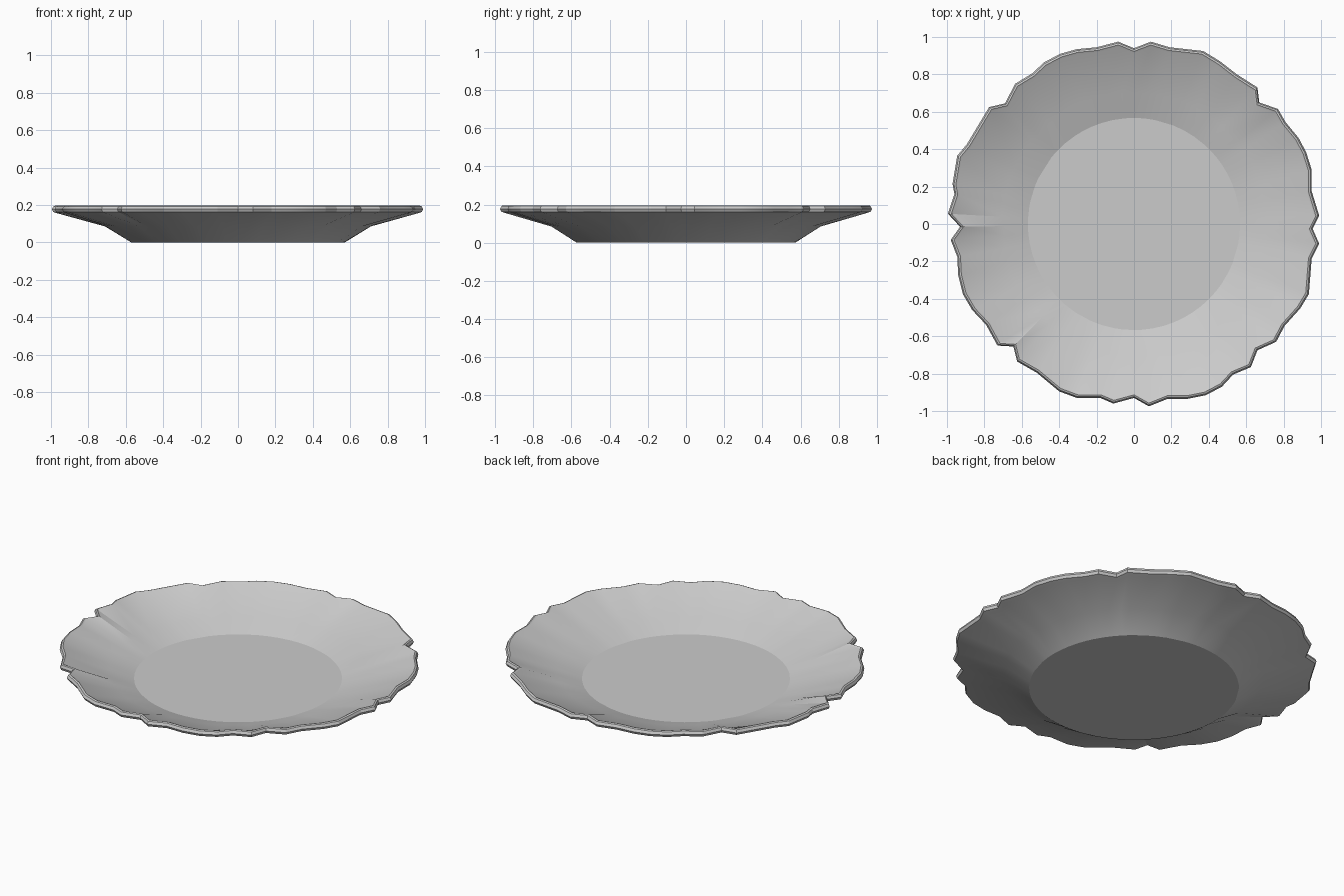
import bpy, bmesh, math

# Hand-cut scalloped rim outline, counter-clockwise seen from above
RIM = [(.99, .05), (.95, .18), (.95, .295), (.92, .39), (.88, .465), (.81, .55), (.77, .62),
       (.67, .655), (.66, .735), (.55, .805), (.46, .875), (.37, .93), (.19, .95), (.09, .98),
       (0, .945), (-.085, .98), (-.2, .95), (-.305, .94), (-.395, .915), (-.48, .87),
       (-.545, .81), (-.635, .755), (-.69, .65), (-.775, .63), (-.895, .43), (-.945, .37),
       (-.97, .22), (-.96, .165), (-.995, .06), (-.93, -.01), (-.98, -.08), (-.945, -.17),
       (-.94, -.27), (-.915, -.37), (-.865, -.455), (-.79, -.535), (-.73, -.645),
       (-.645, -.65), (-.625, -.73), (-.52, -.79), (-.4, -.89), (-.305, -.925),
       (-.18, -.925), (-.11, -.955), (0, -.925), (.08, -.97), (.18, -.93), (.285, -.93),
       (.385, -.91), (.47, -.865), (.53, -.8), (.625, -.76), (.66, -.67), (.76, -.625),
       (.805, -.54), (.89, -.445), (.935, -.37), (.95, -.18), (.99, -.1), (.955, -.02)]

# Section from underside to inner floor: (radius as share of rim, height, scallop strength)
SECTION = [(.575, 0, 0), (.715, .085, .3), (.97, .155, 1), (.992, .162, 1), (1, .177, 1),
           (.992, .192, 1), (.982, .196, 1), (.972, .19, 1), (.71, .106, .3), (.57, .06, 0)]
MEAN = .995


def ring(bm, share, z, strength):
    verts = []
    for x, y in RIM:
        y -= .005
        r, a = math.hypot(x, y), math.atan2(y, x)
        rr = share * (strength * r + (1 - strength) * MEAN)
        verts.append(bm.verts.new((rr * math.cos(a), rr * math.sin(a), z)))
    return verts


# Plate body: rings bridged together, closed by base and inner floor
bm = bmesh.new()
rings = [ring(bm, *s) for s in SECTION]
n = len(RIM)
for lo, hi in zip(rings, rings[1:]):
    for i in range(n):
        j = (i + 1) % n
        bm.faces.new((lo[i], lo[j], hi[j], hi[i]))
bm.faces.new(rings[0][::-1])
bm.faces.new(rings[-1])
bmesh.ops.recalc_face_normals(bm, faces=bm.faces)
mesh = bpy.data.meshes.new("scalloped_plate")
bm.to_mesh(mesh)
bm.free()
plate = bpy.data.objects.new("scalloped_plate", mesh)
bpy.context.collection.objects.link(plate)

bpy.context.view_layer.objects.active = plate
plate.select_set(True)
bpy.ops.object.shade_smooth_by_angle(angle=math.radians(17))
